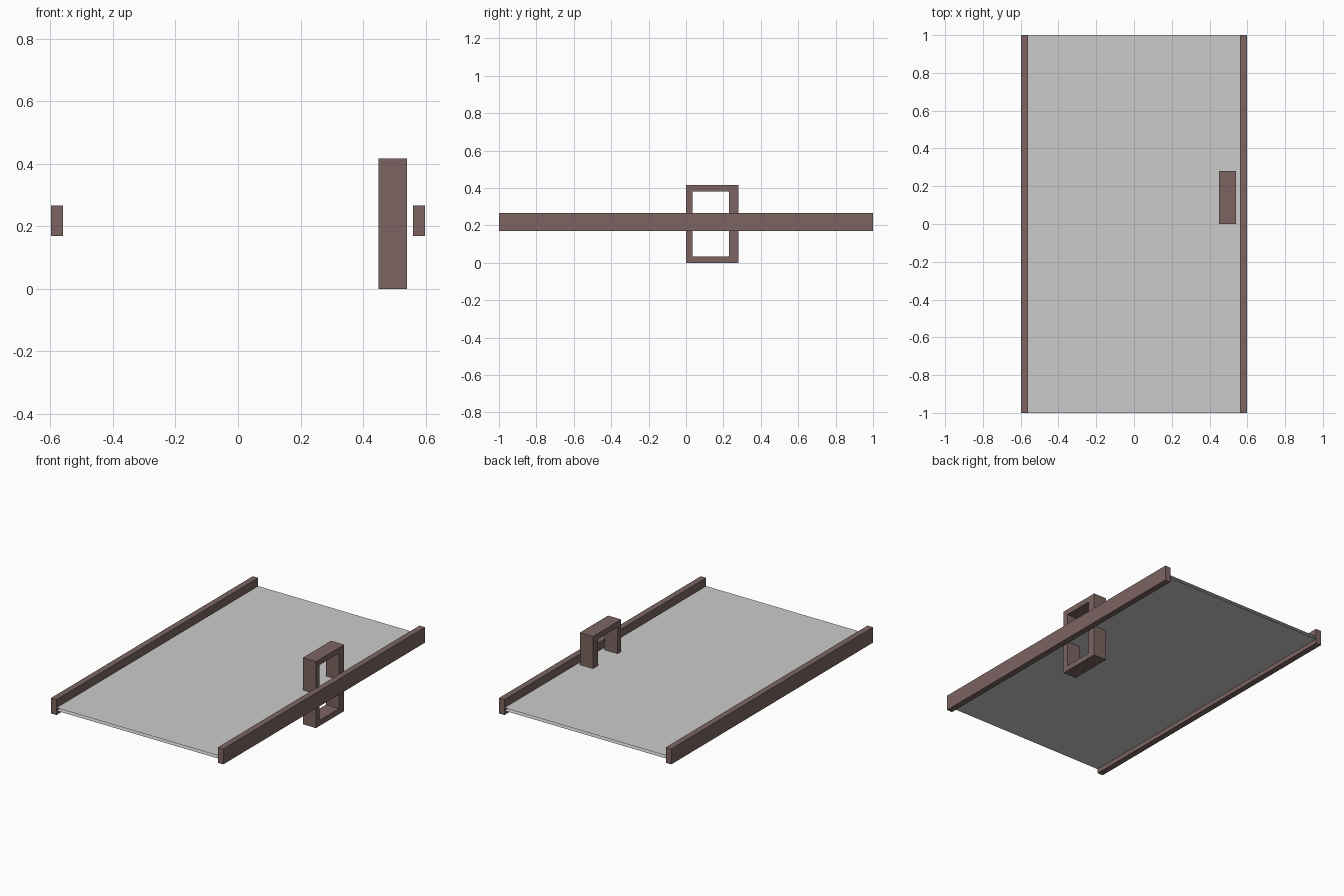
import bpy, bmesh

if "Cube" in bpy.data.objects:
    bpy.data.objects.remove(bpy.data.objects["Cube"])


def material(name, rgb):
    m = bpy.data.materials.new(name)
    m.diffuse_color = (*rgb, 1)
    m.use_nodes = True
    m.node_tree.nodes["Principled BSDF"].inputs["Base Color"].default_value = m.diffuse_color
    return m


brown = material("dull brown", (0.20, 0.13, 0.122))
grey = material("light grey", (0.60, 0.60, 0.60))


def finish(name, bm, mat, recalc=True):
    if recalc:
        bmesh.ops.recalc_face_normals(bm, faces=bm.faces)
    me = bpy.data.meshes.new(name)
    bm.to_mesh(me)
    bm.free()
    me.materials.append(mat)
    ob = bpy.data.objects.new(name, me)
    bpy.context.collection.objects.link(ob)
    return ob


# two long side rails
for side, name in ((-1, "left_rail"), (1, "right_rail")):
    bm = bmesh.new()
    bmesh.ops.create_cube(bm, size=1)
    for v in bm.verts:
        v.co = (side * 0.579 + v.co.x * 0.038, v.co.y * 2, 0.218 + v.co.z * 0.097)
    finish(name, bm, brown)

# thin panel: an upper and a lower sheet with open ends
for z, name in ((0.215, "upper_sheet"), (0.197, "lower_sheet")):
    bm = bmesh.new()
    pts = [(-0.56, -1), (0.56, -1), (0.56, 1), (-0.56, 1)]
    if name == "lower_sheet":
        pts.reverse()
    bm.faces.new([bm.verts.new((x, y, z)) for x, y in pts])
    finish(name, bm, grey, recalc=False)

# upright rectangular frame beside the right rail
outer = [(0, 0), (0.28, 0), (0.28, 0.417), (0, 0.417)]
inner = [(0.036, 0.035), (0.229, 0.035), (0.229, 0.382), (0.034, 0.382)]
bm = bmesh.new()
rings = [[bm.verts.new((x, y, z)) for y, z in loop]
         for x in (0.45, 0.541) for loop in (outer, inner)]
for a, b in ((0, 1), (2, 3), (0, 2), (1, 3)):
    for i in range(4):
        j = (i + 1) % 4
        bm.faces.new((rings[a][i], rings[a][j], rings[b][j], rings[b][i]))
finish("upright_frame", bm, brown)
